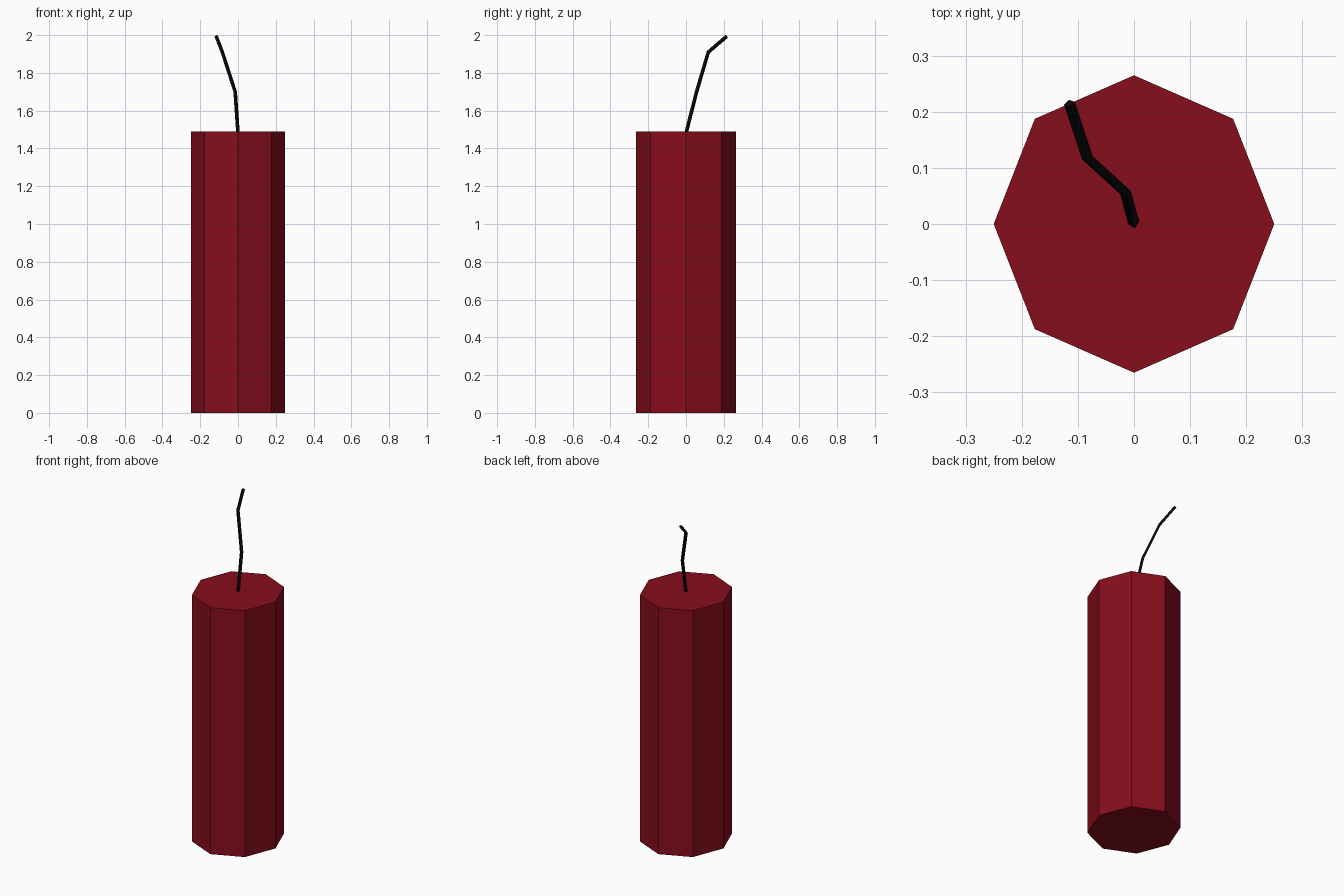
import bpy

if "Cube" in bpy.data.objects:
    bpy.data.objects.remove(bpy.data.objects["Cube"])


def paint(obj, name, color):
    mat = bpy.data.materials.new(name)
    mat.diffuse_color = color
    mat.use_nodes = True
    mat.node_tree.nodes["Principled BSDF"].inputs["Base Color"].default_value = mat.diffuse_color
    obj.data.materials.append(mat)


# Eight-sided stick body, slightly deeper than wide
HEIGHT = 1.49
bpy.ops.mesh.primitive_cylinder_add(vertices=8, radius=1, depth=HEIGHT,
                                    location=(0, 0, HEIGHT / 2))
body = bpy.context.object
body.name = "stick_body"
body.scale = (0.25, 0.265, 1)
bpy.ops.object.transform_apply(location=False, rotation=False, scale=True)
paint(body, "dark_red", (0.24, 0.004, 0.012, 1))

# Bent square-section fuse rising from the centre of the top
path = [(0, 0, HEIGHT - 0.01), (-0.015, 0.056, 1.70),
        (-0.083, 0.118, 1.91), (-0.115, 0.215, 1.993)]
curve = bpy.data.curves.new("fuse", 'CURVE')
curve.dimensions = '3D'
curve.bevel_depth = 0.010
curve.bevel_resolution = 0
curve.use_fill_caps = True
spline = curve.splines.new('POLY')
spline.points.add(len(path) - 1)
for point, co in zip(spline.points, path):
    point.co = (*co, 1)
spline.use_smooth = False
fuse = bpy.data.objects.new("fuse", curve)
bpy.context.collection.objects.link(fuse)
paint(fuse, "black", (0.003, 0.003, 0.003, 1))
